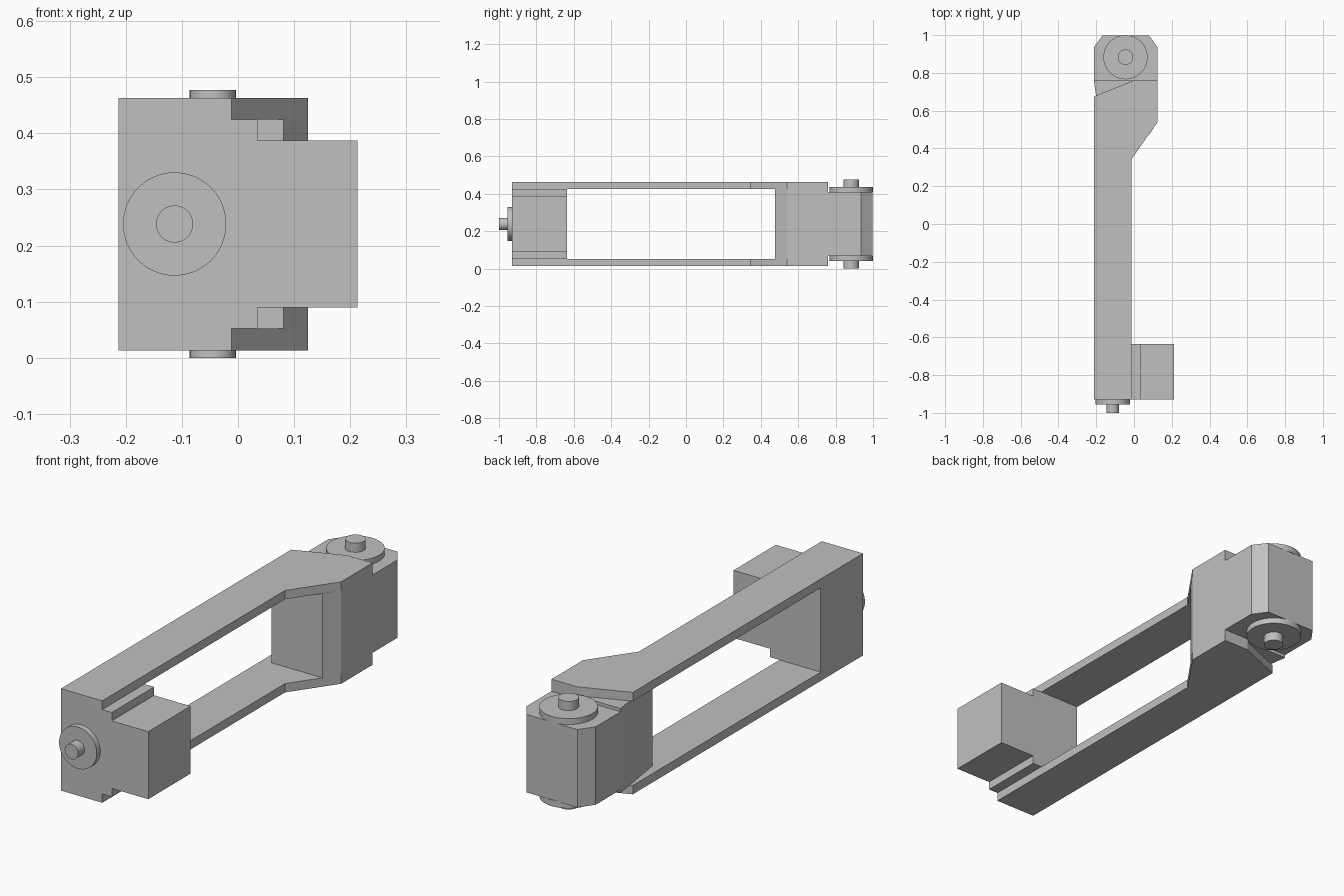
import bpy, bmesh, math
from mathutils import Matrix, Vector

cube = bpy.data.objects.get("Cube")
if cube:
    bpy.data.objects.remove(cube, do_unlink=True)

grey = bpy.data.materials.new("plain grey")
grey.use_nodes = True
colour = (0.53, 0.53, 0.53, 1)
grey.diffuse_color = colour
grey.node_tree.nodes["Principled BSDF"].inputs["Base Color"].default_value = colour

MID = 0.2385  # height of the mirror plane between the two arms


def finish(bm, name):
    bmesh.ops.recalc_face_normals(bm, faces=bm.faces)
    mesh = bpy.data.meshes.new(name)
    bm.to_mesh(mesh)
    bm.free()
    mesh.materials.append(grey)
    obj = bpy.data.objects.new(name, mesh)
    bpy.context.collection.objects.link(obj)
    return obj


def prism(name, outline, axis, low, high):
    """Extrude an outline along z (xy points) or y (xz points)."""
    bm = bmesh.new()
    place = (lambda a, b: (a, b, low)) if axis == "z" else (lambda a, b: (a, low, b))
    face = bm.faces.new([bm.verts.new(place(a, b)) for a, b in outline])
    new = bmesh.ops.extrude_face_region(bm, geom=[face])["geom"]
    shift = Vector((0, 0, high - low)) if axis == "z" else Vector((0, high - low, 0))
    bmesh.ops.translate(bm, vec=shift, verts=[v for v in new if isinstance(v, bmesh.types.BMVert)])
    return finish(bm, name)


def disc(name, start, end, radius):
    """Smooth cylinder between two points."""
    start, end = Vector(start), Vector(end)
    axis = end - start
    turn = axis.to_track_quat("Z", "Y").to_matrix().to_4x4()
    bm = bmesh.new()
    bmesh.ops.create_cone(bm, cap_ends=True, segments=64, radius1=radius, radius2=radius,
                          depth=axis.length, matrix=Matrix.Translation((start + end) / 2) @ turn)
    obj = finish(bm, name)
    bpy.ops.object.select_all(action="DESELECT")
    obj.select_set(True)
    bpy.context.view_layer.objects.active = obj
    bpy.ops.object.shade_smooth_by_angle(angle=math.radians(35))


L, R, INNER = -0.213, 0.125, -0.012   # outer side, hinge side, arm inner edge
FRONT, SEAM = -0.93, 0.76

# Front end block: stepped section, symmetric about the middle height
half = [(L, 0.225), (INNER, 0.225), (INNER, 0.186), (0.035, 0.186), (0.035, 0.149), (0.213, 0.149)]
section = [(x, MID + h) for x, h in half] + [(x, MID - h) for x, h in reversed(half)]
prism("front_block", section, "y", FRONT, -0.635)

# Rear core between the arms, and the chamfered hinge block behind it
core = [(-0.17, 0.475), (0.081, 0.475), (R, 0.54), (R, SEAM), (L, SEAM)]
prism("rear_core", core, "z", MID - 0.186, MID + 0.186)
hinge = [(L, SEAM), (R, SEAM), (R, 0.935), (0.08, 0.997), (-0.168, 0.997), (L, 0.935)]
prism("hinge_block", hinge, "z", MID - 0.172, MID + 0.172)

# Long arms with washers and pins, mirrored above and below
arm = [(L, FRONT), (INNER, FRONT), (INNER, 0.345), (R, 0.54), (R, SEAM), (0.0, SEAM), (L, 0.675)]
hx, hy = -0.045, 0.883
for side, s in (("top", 1), ("bottom", -1)):
    prism(side + "_arm", arm, "z", MID + s * 0.186, MID + s * 0.225)
    disc(side + "_washer", (hx, hy, MID + s * 0.17), (hx, hy, MID + s * 0.198), 0.117)
    disc(side + "_pin", (hx, hy, MID + s * 0.19), (hx, hy, MID + s * 0.2385), 0.041)

# Washer and pin on the front face
fx = -0.113
disc("front_washer", (fx, FRONT, MID), (fx, -0.955, MID), 0.092)
disc("front_pin", (fx, -0.95, MID), (fx, -1.0, MID), 0.033)
